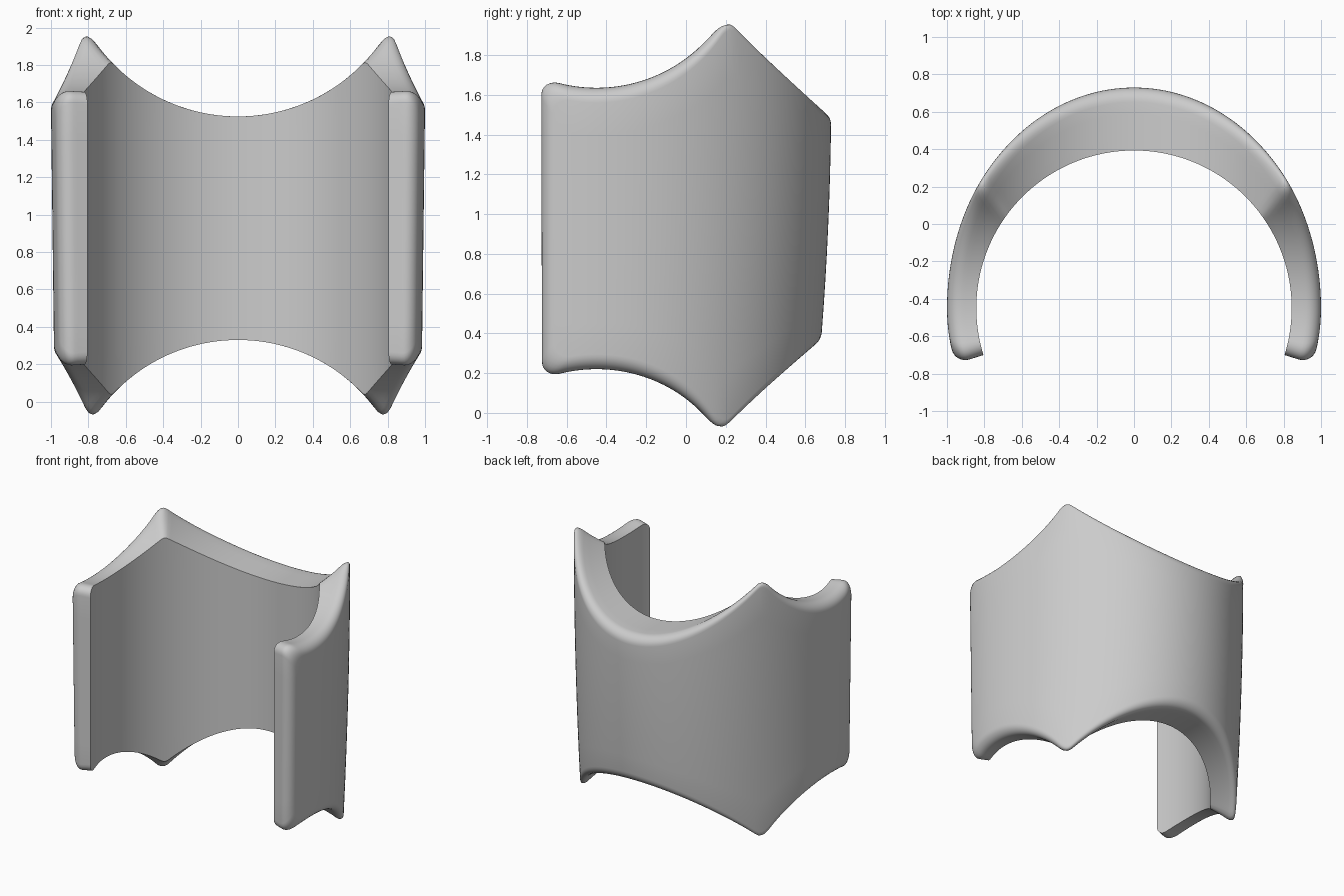
import bpy, bmesh, math

cube = bpy.data.objects.get("Cube")
if cube:
    bpy.data.objects.remove(cube)

CENTRE_Y = -0.45      # centre of the bore
BORE = 0.843          # inner radius
ROUND = 0.075         # rounding of the outer rim
CORNER = 0.09         # rounding of the end corners
END = math.radians(107.3)
ROWS = 8


def arc_rise(d, radius):
    """Height of a circular scoop at distance d from its lowest point."""
    return radius - math.sqrt(max(0, radius * radius - d * d))


def smooth_min(a, b, k):
    h = max(k - abs(a - b), 0) / k
    return min(a, b) - h * h * k / 4


def plan_point(angle, t, z):
    """Point in the wall: t = 0 on the bore, t = 1 on the tapered outside."""
    s, c = math.sin(angle), math.cos(angle)
    h = (z - 0.37) / 1.13
    half_width = 0.985 + 0.014 * h
    depth = 1.13 + 0.09 * h - 0.04 * h * h if c > 0 else half_width
    return (s * (BORE + t * (half_width - BORE)),
            CENTRE_Y + c * (BORE + t * (depth - BORE)))


def rim_height(angle, t, top):
    """Back scoop and side scoops meet in a softened peak."""
    x, y = plan_point(angle, t, 1.7 if top else 0.15)
    k = 0.03 + 0.09 * t
    if top:
        return smooth_min(1.525 + arc_rise(x, 0.93),
                          1.635 + arc_rise(y - CENTRE_Y, 0.76), k)
    return -smooth_min(-0.33 + arc_rise(x, 0.917),
                       -0.22 + arc_rise(y - CENTRE_Y, 0.76), k)


# Columns along the arc, packed closely at the rounded ends
corner_angle = CORNER / 0.92
near = [corner_angle * (1 - math.cos(i * math.pi / 16)) for i in range(8)]
span = END - corner_angle
columns = [d - END for d in near]
columns += [span * (i / 70 - 1) for i in range(141)]
columns += [END - d for d in reversed(near)]

# Layers through the wall: (straight fraction, rounding angle)
layers = [(i / 4, 0) for i in range(5)]
layers += [(1, i * math.pi / 14) for i in range(1, 8)]
C, K = len(columns) - 1, len(layers) - 1


def position(c, r, k):
    straight, phi = layers[k]
    inset = ROUND * (1 - math.cos(phi))
    angle = columns[c] * (1 - inset / 0.92 / END)
    thick = math.dist(plan_point(angle, 0, 1), plan_point(angle, 1, 1))
    t = straight * (1 - ROUND / thick) + math.sin(phi) * ROUND / thick
    d = min((END - abs(columns[c])) * 0.92, CORNER)
    inset += arc_rise(CORNER - d, CORNER)
    low = rim_height(angle, t, False) + inset
    high = rim_height(angle, t, True) - inset
    z = low + (high - low) * r / ROWS
    return (*plan_point(angle, t, z), z)


# Wall: the six sides of a bent, rounded block
bm = bmesh.new()
verts = {}


def vert(*key):
    if key not in verts:
        verts[key] = bm.verts.new(position(*key))
    return verts[key]


def side(size_a, size_b, place):
    for a in range(size_a):
        for b in range(size_b):
            bm.faces.new([vert(*place(a + i, b + j))
                          for i, j in ((0, 0), (1, 0), (1, 1), (0, 1))])


for k in (0, K):
    side(C, ROWS, lambda a, b: (a, b, k))
for r in (0, ROWS):
    side(C, K, lambda a, b: (a, r, b))
for c in (0, C):
    side(ROWS, K, lambda a, b: (c, a, b))
bmesh.ops.recalc_face_normals(bm, faces=bm.faces)

mesh = bpy.data.meshes.new("curved_cuff")
bm.to_mesh(mesh)
bm.free()
cuff = bpy.data.objects.new("curved_cuff", mesh)
bpy.context.collection.objects.link(cuff)

# Plain grey finish
grey = bpy.data.materials.new("light_grey")
grey.use_nodes = True
colour = (0.6, 0.6, 0.6, 1)
grey.diffuse_color = colour
grey.node_tree.nodes["Principled BSDF"].inputs["Base Color"].default_value = colour
mesh.materials.append(grey)

bpy.ops.object.select_all(action="DESELECT")
cuff.select_set(True)
bpy.context.view_layer.objects.active = cuff
bpy.ops.object.shade_smooth_by_angle(angle=math.radians(40))
